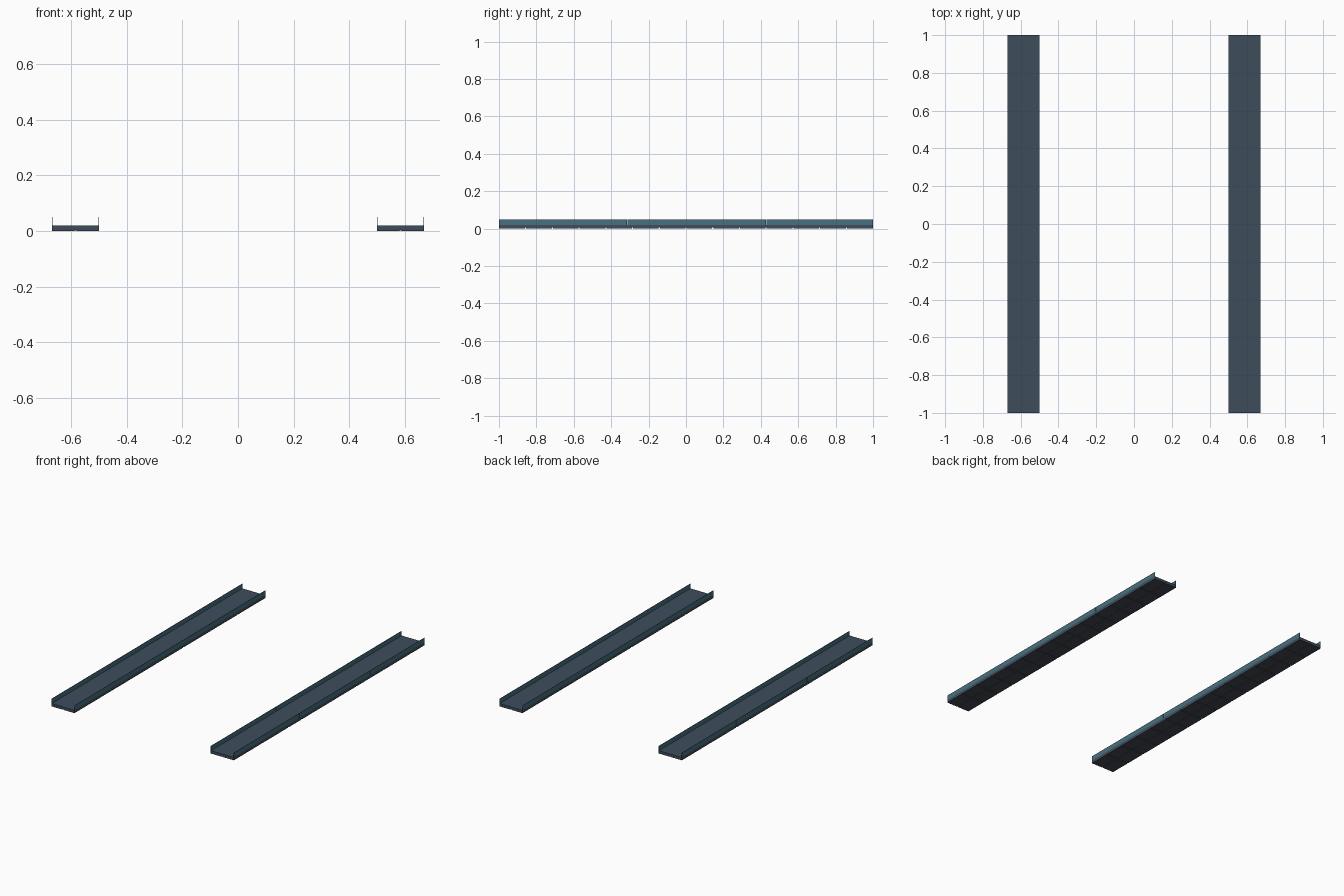
import bpy, bmesh
from mathutils import Matrix, Vector

if "Cube" in bpy.data.objects:
    bpy.data.objects.remove(bpy.data.objects["Cube"])


def material(name, rgb):
    m = bpy.data.materials.new(name)
    m.diffuse_color = (*rgb, 1)
    m.use_nodes = True
    m.node_tree.nodes["Principled BSDF"].inputs["Base Color"].default_value = m.diffuse_color
    return m


SLATE = material("slate deck", (0.048, 0.074, 0.105))
TEAL = material("teal rail", (0.065, 0.160, 0.215))
GREY = material("grey underside", (0.062, 0.066, 0.085))
AMBER = material("amber stud", (0.35, 0.12, 0.03))


def boxes(name, items, mat):
    """One object from (x0, x1, y0, y1, z0, z1) boxes."""
    bm = bmesh.new()
    for x0, x1, y0, y1, z0, z1 in items:
        c = Vector(((x0 + x1) / 2, (y0 + y1) / 2, (z0 + z1) / 2))
        bmesh.ops.create_cube(bm, size=1, matrix=Matrix.Translation(c)
                              @ Matrix.Diagonal((x1 - x0, y1 - y0, z1 - z0, 1)))
    me = bpy.data.meshes.new(name)
    bm.to_mesh(me)
    bm.free()
    me.materials.append(mat)
    ob = bpy.data.objects.new(name, me)
    bpy.context.collection.objects.link(ob)
    return ob


HALF, T = 0.085, 0.002
ROWS = 14
STEP = 2 / ROWS
JOINTS = [-1, -0.315, 0.43, 1]

for side, cx in (("left", -0.585), ("right", 0.585)):
    # walking deck
    boxes(side + "_deck", [(cx - HALF, cx + HALF, -1, 1, 0.005, 0.019)], SLATE)

    # thin upright side rails, split at the joints
    rails = []
    for x in (cx - HALF, cx + HALF - T):
        for a, b in zip(JOINTS, JOINTS[1:]):
            rails.append((x, x + T, a + (0.001 if a > -1 else 0),
                          b - (0.001 if b < 1 else 0), 0.019, 0.05))
    boxes(side + "_side_rails", rails, TEAL)

    # underside panels with narrow gaps
    panels, studs = [], []
    for i in range(ROWS):
        y0 = -1 + i * STEP
        ya = y0 + (0.003 if i else 0)
        yb = y0 + STEP - (0.003 if i < ROWS - 1 else 0)
        panels.append((cx - HALF, cx - 0.003, ya, yb, 0, 0.005))
        panels.append((cx + 0.003, cx + HALF, ya, yb, 0, 0.005))
        # small studs along the centre gap
        if i % 2 == 0:
            yc = y0 + STEP / 2
            studs.append((cx - 0.003, cx + 0.003, yc - 0.004, yc + 0.004, 0.001, 0.005))
    boxes(side + "_underside_panels", panels, GREY)
    boxes(side + "_underside_studs", studs, AMBER)
